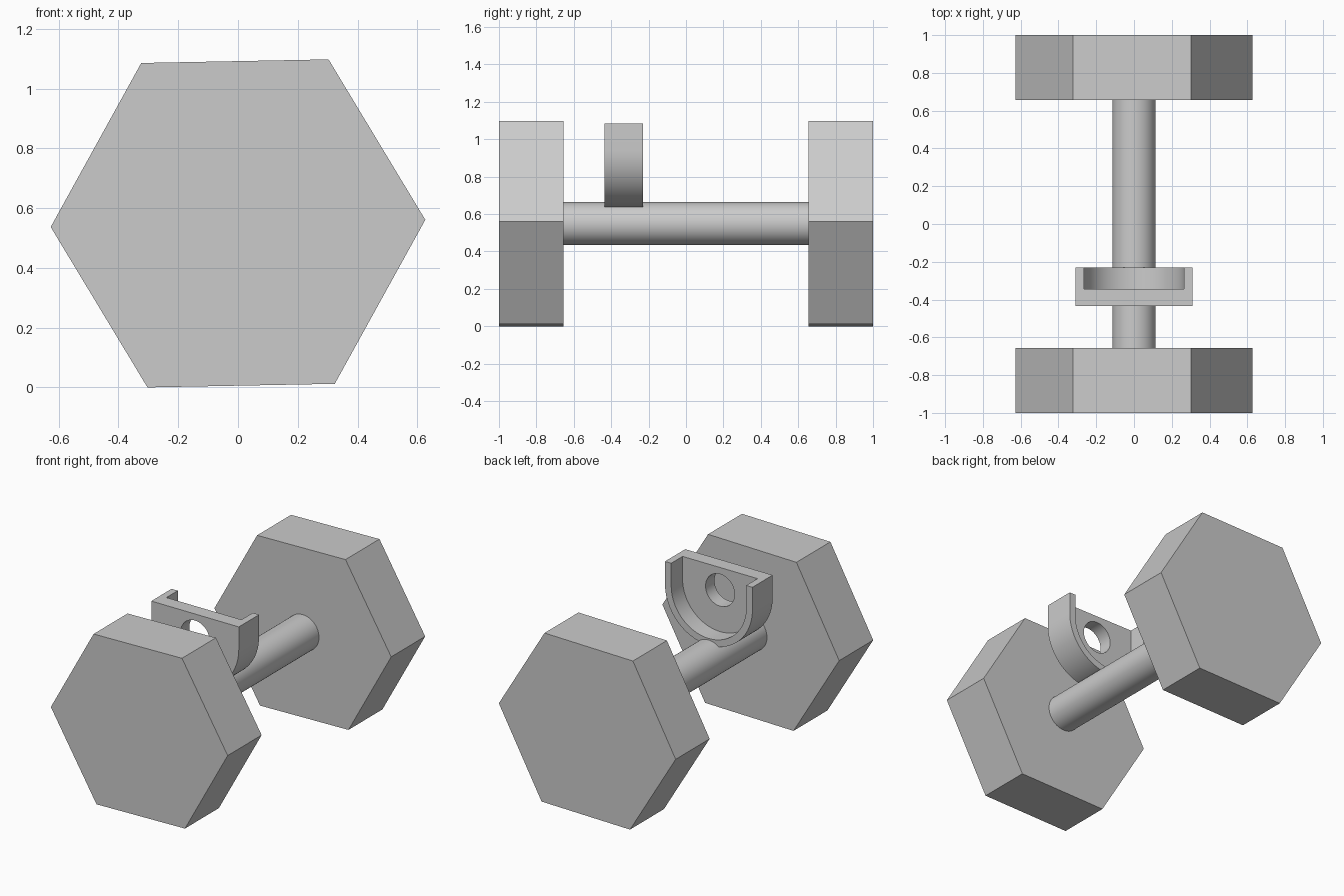
import bpy
import bmesh
from math import cos, sin, pi, radians

cube = bpy.data.objects.get("Cube")
if cube:
    bpy.data.objects.remove(cube, do_unlink=True)

grey = bpy.data.materials.new("plain_grey")
grey.use_nodes = True
grey.diffuse_color = (0.6, 0.6, 0.6, 1)
grey.node_tree.nodes["Principled BSDF"].inputs["Base Color"].default_value = (0.6, 0.6, 0.6, 1)

AXIS_Z = 0.549      # height of the bar axis
POCKET_Z = 0.94     # centre of the cradle's round bottom


def arc(radius, z, start, end, steps):
    """Points (x, z) along an arc, angles in radians."""
    angles = [start + (end - start) * i / steps for i in range(steps + 1)]
    return [(radius * cos(a), z + radius * sin(a)) for a in angles]


def circle(radius, z, sides, turn=0.0):
    return arc(radius, z, turn, turn + 2 * pi, sides)[:-1]


def u_shape(radius, top):
    """Half circle below, straight sides up to a flat top."""
    return arc(radius, POCKET_Z, pi, 2 * pi, 40) + [(radius, top), (-radius, top)]


def prism(name, profile, y0, y1):
    """Extrude an (x, z) profile from y0 to y1."""
    bm = bmesh.new()
    face = bm.faces.new([bm.verts.new((x, y0, z)) for x, z in profile])
    result = bmesh.ops.extrude_face_region(bm, geom=[face])
    moved = [v for v in result["geom"] if isinstance(v, bmesh.types.BMVert)]
    bmesh.ops.translate(bm, verts=moved, vec=(0, y1 - y0, 0))
    bmesh.ops.recalc_face_normals(bm, faces=bm.faces)
    mesh = bpy.data.meshes.new(name)
    bm.to_mesh(mesh)
    bm.free()
    mesh.materials.append(grey)
    obj = bpy.data.objects.new(name, mesh)
    bpy.context.collection.objects.link(obj)
    return obj


def activate(obj):
    bpy.ops.object.select_all(action="DESELECT")
    obj.select_set(True)
    bpy.context.view_layer.objects.active = obj


def cut(obj, cutter):
    """Subtract the cutter, then discard it."""
    cutter.hide_render = True
    mod = obj.modifiers.new("cut", "BOOLEAN")
    mod.operation = "DIFFERENCE"
    mod.solver = "EXACT"
    mod.object = cutter
    activate(obj)
    bpy.ops.object.modifier_apply(modifier=mod.name)
    bpy.data.objects.remove(cutter, do_unlink=True)


# Hexagonal weights, turned very slightly
hexagon = circle(0.627, AXIS_Z, 6, radians(1.1))
prism("front_weight", hexagon, -1.0, -0.656)
prism("back_weight", hexagon, 0.656, 1.0)

# Round grip bar
bar = prism("grip_bar", circle(0.115, AXIS_Z, 64), -0.656, 0.656)

# Cradle: U-shaped cup, open at the top and back, with a hole in its plate
cradle = prism("cradle", u_shape(0.31, 1.085), -0.435, -0.23)
cut(cradle, prism("pocket_cutter", u_shape(0.266, 1.3), -0.345, -0.1))
cut(cradle, prism("hole_cutter", circle(0.103, POCKET_Z, 48), -0.6, -0.2))

for obj in (bar, cradle):
    activate(obj)
    bpy.ops.object.shade_smooth_by_angle(angle=radians(30))
